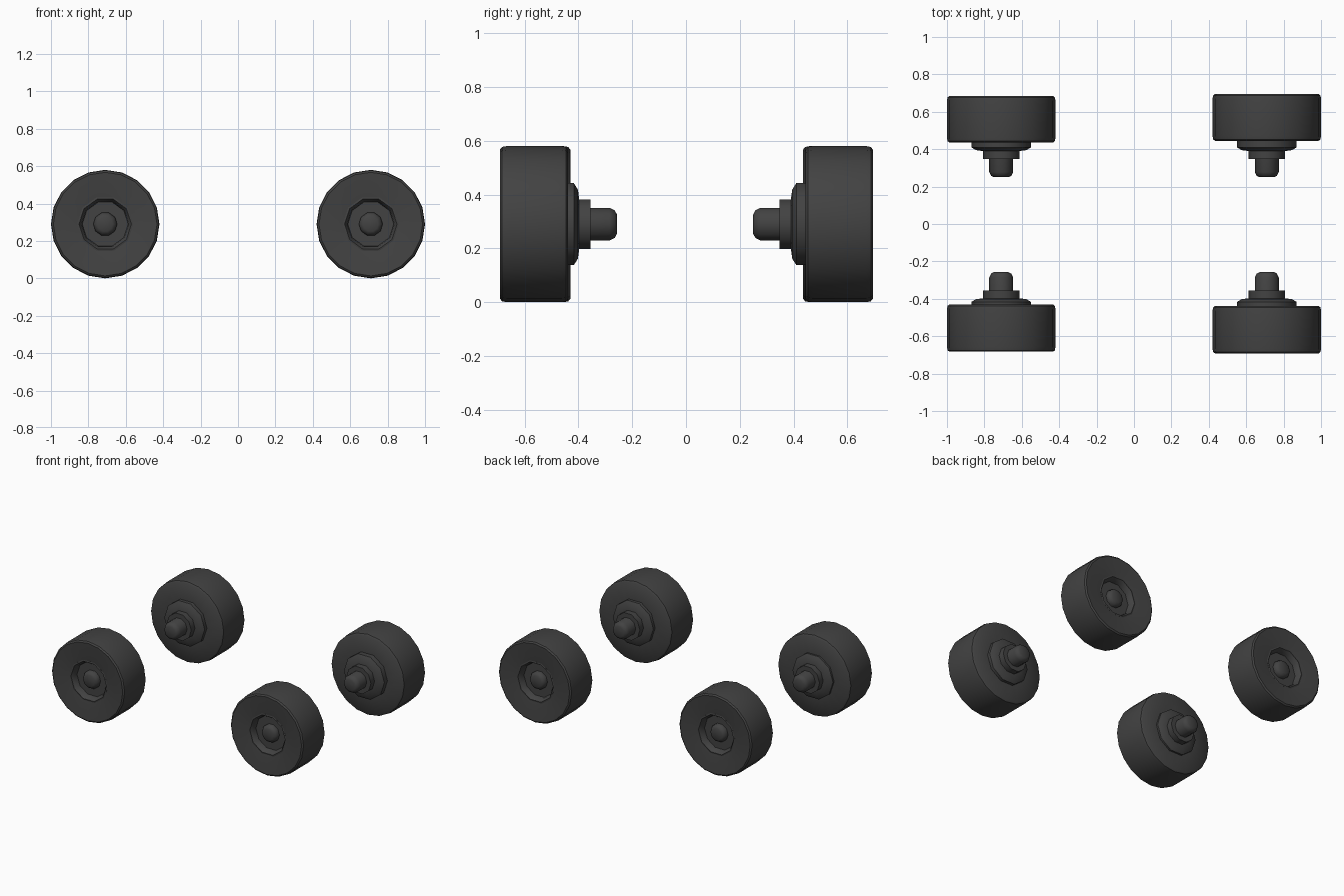
import bpy, bmesh, math

if "Cube" in bpy.data.objects:
    bpy.data.objects.remove(bpy.data.objects["Cube"])

rubber = bpy.data.materials.new("dark_rubber")
rubber.diffuse_color = (0.055, 0.055, 0.055, 1)
rubber.use_nodes = True
rubber.node_tree.nodes["Principled BSDF"].inputs["Base Color"].default_value = rubber.diffuse_color


def lathe(name, profile, sides, cx, cz, side, closed=False):
    """Spin (radius, distance from centre line) points about the axle; side is -1 front, +1 rear."""
    bm = bmesh.new()
    rings = []
    for r, d in profile:
        ring = []
        for i in range(sides):
            a = 2 * math.pi * i / sides
            ring.append(bm.verts.new((cx + r * math.cos(a), side * d, cz + r * math.sin(a))))
        rings.append(ring)
    pairs = list(zip(rings, rings[1:]))
    if closed:
        pairs.append((rings[-1], rings[0]))
    else:
        bm.faces.new(rings[0])
        bm.faces.new(rings[-1])
    for a, b in pairs:
        for i in range(sides):
            j = (i + 1) % sides
            bm.faces.new((a[i], a[j], b[j], b[i]))
    bmesh.ops.recalc_face_normals(bm, faces=bm.faces)
    me = bpy.data.meshes.new(name)
    bm.to_mesh(me)
    bm.free()
    me.materials.append(rubber)
    ob = bpy.data.objects.new(name, me)
    bpy.context.collection.objects.link(ob)
    bpy.context.view_layer.objects.active = ob
    ob.select_set(True)
    bpy.ops.object.shade_smooth_by_angle(angle=math.radians(40))
    ob.select_set(False)
    return ob


def wheel(label, cx, side, inner, outer, tip):
    cz = 0.29
    # tyre: ring with bevelled shoulders and a gently dished outer face
    lathe(label + "_tyre", [
        (0.14, inner), (0.277, inner), (0.287, inner + 0.008), (0.29, inner + 0.025),
        (0.29, outer - 0.025), (0.287, outer - 0.008), (0.277, outer),
        (0.18, outer - 0.008), (0.142, outer - 0.014), (0.13, outer - 0.03),
        (0.125, outer - 0.06), (0.125, inner + 0.02)], 20, cx, cz, side, True)
    # hub: recessed floor outside, stepped flange inside
    lathe(label + "_hub", [
        (0.128, outer - 0.055), (0.128, inner + 0.01), (0.16, inner + 0.01),
        (0.16, tip + 0.16), (0.135, tip + 0.145), (0.097, tip + 0.14),
        (0.097, tip + 0.098), (0.05, tip + 0.098)], 10, cx, cz, side)
    # rim lip: ten-sided edge of the recess
    lathe(label + "_rim_lip", [
        (0.15, outer - 0.013), (0.14, outer - 0.011), (0.127, outer - 0.03),
        (0.122, outer - 0.06), (0.15, outer - 0.06)], 10, cx, cz, side, True)
    # axle: rounded at both ends
    lathe(label + "_axle", [
        (0.038, tip), (0.054, tip + 0.008), (0.064, tip + 0.028),
        (0.064, outer - 0.045), (0.056, outer - 0.027), (0.04, outer - 0.018)],
        10, cx, cz, side)


wheel("front_left", -0.71, -1, 0.43, 0.683, 0.257)
wheel("front_right", 0.71, -1, 0.438, 0.692, 0.257)
wheel("rear_left", -0.71, 1, 0.435, 0.685, 0.25)
wheel("rear_right", 0.71, 1, 0.445, 0.695, 0.25)
